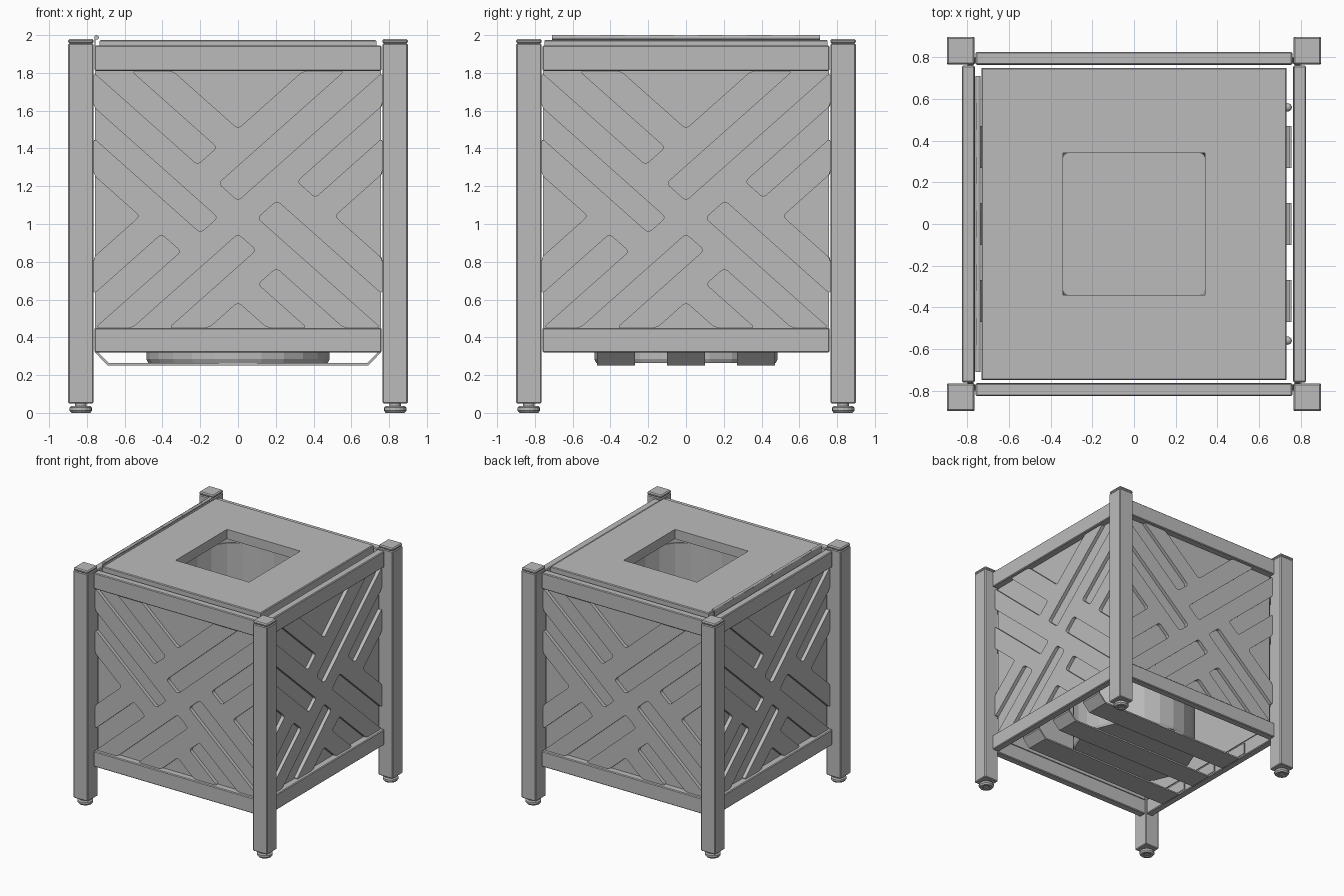
import bpy, bmesh, math
from mathutils import Matrix, Vector

if "Cube" in bpy.data.objects:
    bpy.data.objects.remove(bpy.data.objects["Cube"], do_unlink=True)

grey = bpy.data.materials.new("plain_grey")
grey.use_nodes = True
COLOUR = (0.5, 0.5, 0.5, 1)
grey.diffuse_color = COLOUR
grey.node_tree.nodes["Principled BSDF"].inputs["Base Color"].default_value = COLOUR


def finish(name, bm, turn=0):
    """Turn a bmesh into an object, rotated about z by quarter turns."""
    bmesh.ops.recalc_face_normals(bm, faces=bm.faces)
    mesh = bpy.data.meshes.new(name)
    bm.to_mesh(mesh)
    bm.free()
    mesh.materials.append(grey)
    obj = bpy.data.objects.new(name, mesh)
    obj.rotation_euler.z = turn * math.pi / 2
    bpy.context.scene.collection.objects.link(obj)
    return obj


def box(name, lo, hi, bevel=0, turn=0):
    bm = bmesh.new()
    lo, hi = Vector(lo), Vector(hi)
    size = hi - lo
    bmesh.ops.create_cube(bm, size=1, matrix=Matrix.Translation((lo + hi) / 2) @ Matrix.Diagonal((*size, 1)))
    if bevel:
        bmesh.ops.bevel(bm, geom=bm.edges[:], offset=bevel, segments=1, affect='EDGES')
    return finish(name, bm, turn)


def lathe(name, profile, sides, centre=(0, 0)):
    """Spin a closed-at-axis (radius, z) profile around a vertical axis."""
    bm = bmesh.new()
    verts = [bm.verts.new((r, 0, z)) for r, z in profile]
    edges = [bm.edges.new(pair) for pair in zip(verts, verts[1:])]
    bmesh.ops.spin(bm, geom=verts + edges, cent=(0, 0, 0), axis=(0, 0, 1),
                   angle=2 * math.pi, steps=sides, use_duplicate=False)
    bmesh.ops.remove_doubles(bm, verts=bm.verts, dist=1e-4)
    bmesh.ops.translate(bm, verts=bm.verts, vec=(*centre, 0))
    return finish(name, bm)


def prism(bm, points, depth):
    """Extrude a closed outline along the depth vector."""
    face = bm.faces.new([bm.verts.new(p) for p in points])
    out = bmesh.ops.extrude_face_region(bm, geom=[face])["geom"]
    bmesh.ops.translate(bm, vec=depth, verts=[v for v in out if isinstance(v, bmesh.types.BMVert)])


# Corner posts with caps and levelling feet
for sx in (-1, 1):
    for sy in (-1, 1):
        cx, cy, h = sx * 0.832, sy * 0.832, 0.067
        box("corner_post", (cx - h, cy - h, 0.05), (cx + h, cy + h, 1.955), 0.006)
        box("post_cap", (cx - h, cy - h, 1.955), (cx + h, cy + h, 1.98), 0.008)
        lathe("levelling_foot", [(0, 0.006), (0.025, 0.006), (0.03, 0), (0.05, 0), (0.06, 0.012),
                                 (0.06, 0.028), (0.05, 0.036), (0.03, 0.036), (0.03, 0.06), (0, 0.06)],
              16, (cx, cy))

# Lattice slots as ranges along the two diagonals (p up-right, q up-left)
FAR = 3
SLOTS = [
    (-.01, .26, .55, FAR), (-.52, -.28, 0, FAR), (-FAR, -.81, .55, FAR), (.55, FAR, .55, FAR),
    (-.01, FAR, -.01, .26), (.55, FAR, -.52, -.27), (.54, FAR, -FAR, -.8), (-.01, .26, -FAR, -.28),
    (-.52, -.27, -FAR, -.8), (-FAR, -.8, -FAR, -.8), (-FAR, -.8, -.01, .26), (-FAR, -.27, -.52, -.27),
]
HALF_W, HALF_H, MID_Z = 0.765, 0.68, 1.13


def lattice_mesh():
    """Plate with diagonal slots cut in from its edges and all corners rounded."""
    plate = box("lattice_blank", (-HALF_W, -0.8, MID_Z - HALF_H), (HALF_W, -0.77, MID_Z + HALF_H))
    bm = bmesh.new()
    for p0, p1, q0, q1 in SLOTS:
        corners = [(p0, q0), (p1, q0), (p1, q1), (p0, q1)]
        prism(bm, [((p - q) / 2 * HALF_W, -0.9, MID_Z + (p + q) / 2 * HALF_H) for p, q in corners], (0, 0.2, 0))
    cutter = finish("slot_cutter", bm)
    cutter.hide_render = True
    mod = plate.modifiers.new("slots", 'BOOLEAN')
    mod.operation, mod.solver, mod.object = 'DIFFERENCE', 'EXACT', cutter
    dg = bpy.context.evaluated_depsgraph_get()
    bm = bmesh.new()
    bm.from_mesh(plate.evaluated_get(dg).to_mesh())
    bmesh.ops.remove_doubles(bm, verts=bm.verts, dist=1e-4)
    bmesh.ops.dissolve_limit(bm, angle_limit=0.01, verts=bm.verts, edges=bm.edges)
    deep = [e for e in bm.edges if abs(e.verts[0].co.y - e.verts[1].co.y) > 0.02]
    bmesh.ops.bevel(bm, geom=deep, offset=0.022, segments=3, profile=0.5, affect='EDGES', clamp_overlap=True)
    for obj in (plate, cutter):
        bpy.data.objects.remove(obj, do_unlink=True)
    return bm


# Four identical sides: rails, lattice plate and backing sheet
lattice = lattice_mesh()
for turn, side in enumerate(("front", "left", "back", "right")):
    finish(side + "_lattice", lattice.copy(), turn)
    box(side + "_backing", (-0.757, -0.771, 0.45), (0.757, -0.764, 1.81), 0, turn)
    for level, z0, z1 in (("bottom", 0.32, 0.45), ("top", 1.81, 1.945)):
        box(f"{side}_{level}_rail", (-0.76, -0.827, z0), (0.76, -0.765, z1), 0.006, turn)
lattice.free()

# Lid with square opening, built as one frame
bm = bmesh.new()
rings = []
for hx, hy, z in ((0.733, 0.75, 1.895), (0.733, 0.75, 1.969), (0.727, 0.744, 1.975),
                  (0.34, 0.34, 1.975), (0.34, 0.34, 1.895)):
    rings.append([bm.verts.new((sx * hx, sy * hy, z)) for sx, sy in ((-1, -1), (1, -1), (1, 1), (-1, 1))])
for a, b in zip(rings, rings[1:] + rings[:1]):
    for i in range(4):
        j = (i + 1) % 4
        bm.faces.new((a[i], a[j], b[j], b[i]))
finish("lid", bm)

# Piano hinge along one lid edge
box("hinge_leaf", (-0.76, -0.71, 1.88), (-0.755, 0.71, 1.988))
KNUCKLES = 11
step = 1.42 / KNUCKLES
for i in range(KNUCKLES):
    bm = bmesh.new()
    place = Matrix.Translation((-0.748, -0.71 + (i + 0.5) * step, 1.988)) @ Matrix.Rotation(math.pi / 2, 4, 'X')
    r = 0.012 if i % 2 == 0 else 0.0105
    bmesh.ops.create_cone(bm, cap_ends=True, segments=12, radius1=r, radius2=r, depth=step, matrix=place)
    finish("hinge_knuckle", bm)

# Rubber bumpers on the opening edge
for y in (-0.56, 0.56):
    bm = bmesh.new()
    bmesh.ops.create_uvsphere(bm, u_segments=16, v_segments=8, radius=0.02,
                              matrix=Matrix.Translation((0.738, y, 1.89)))
    for f in bm.faces:
        f.smooth = True
    finish("lid_bumper", bm)

# Support straps slung under the frame
T = 0.012
half = [(0.757, 0.42), (0.757, 0.32), (0.69, 0.252)]
inner = [(0.757 - T, 0.42), (0.757 - T, 0.325), (0.685, 0.252 + T)]
outline = half + [(-x, z) for x, z in reversed(half)] + [(-x, z) for x, z in inner] + inner[::-1]
for y in (-0.37, 0, 0.37):
    bm = bmesh.new()
    prism(bm, [(x, y - 0.1, z) for x, z in outline], (0, 0.2, 0))
    finish("support_strap", bm)

# Faceted inner bin
lathe("inner_bin", [(0, 0.265), (0.475, 0.265), (0.485, 0.285), (0.495, 1.86), (0.48, 1.86),
                    (0.47, 0.285), (0, 0.285)], 24)
